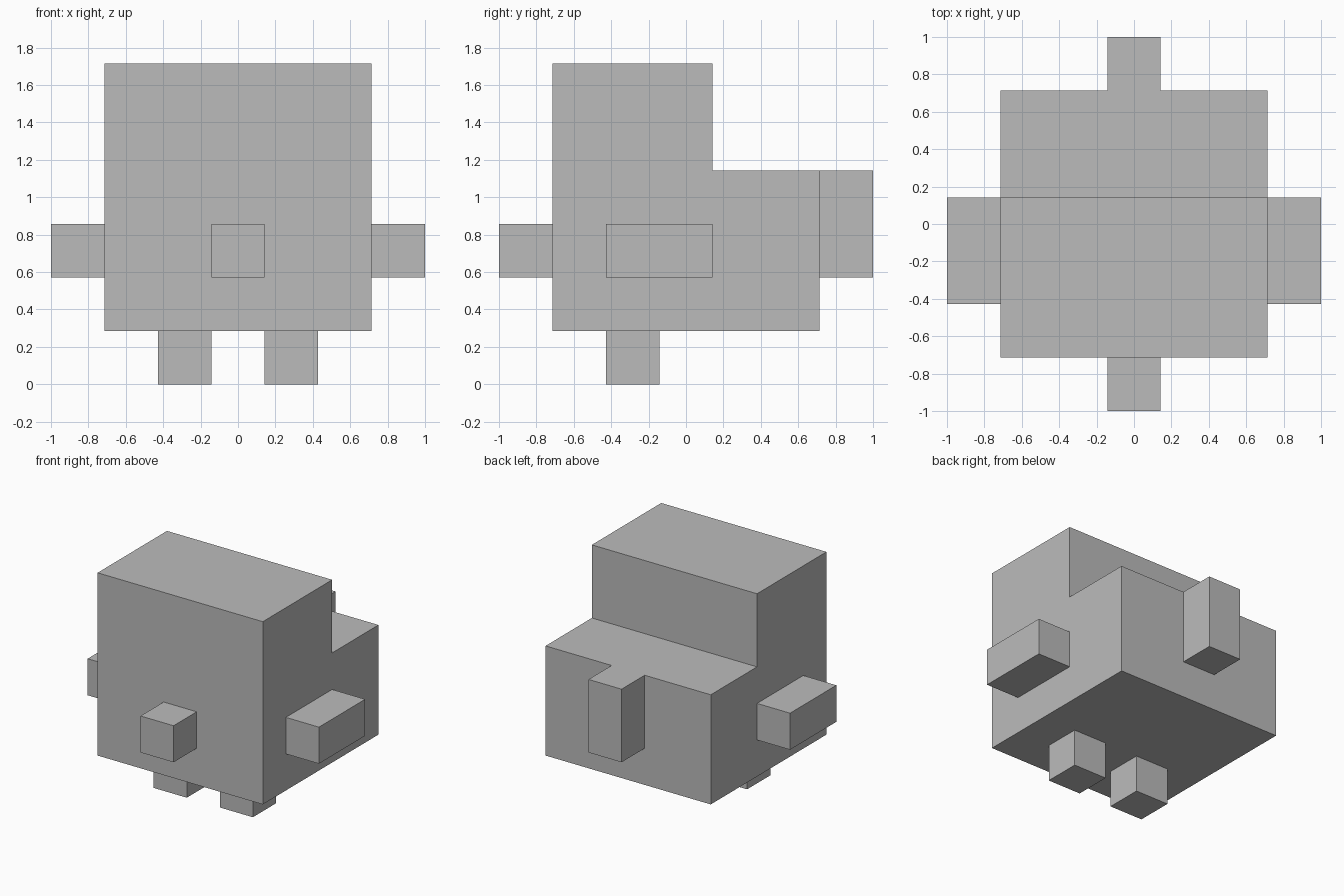
import bpy
import bmesh
from mathutils import Vector

if "Cube" in bpy.data.objects:
    bpy.data.objects.remove(bpy.data.objects["Cube"], do_unlink=True)

U = 1 / 7  # grid unit shared by every block

grey = bpy.data.materials.new("plain grey")
grey.use_nodes = True
colour = (0.5, 0.5, 0.5, 1)
grey.diffuse_color = colour
grey.node_tree.nodes["Principled BSDF"].inputs["Base Color"].default_value = colour


def extrude_profile(name, profile, x0, x1):
    """Extrude a (y, z) outline, in grid units, from x0 to x1."""
    bm = bmesh.new()
    face = bm.faces.new([bm.verts.new(Vector((x0, y, z)) * U) for y, z in profile])
    result = bmesh.ops.extrude_face_region(bm, geom=[face])
    moved = [v for v in result["geom"] if isinstance(v, bmesh.types.BMVert)]
    bmesh.ops.translate(bm, verts=moved, vec=((x1 - x0) * U, 0, 0))
    bmesh.ops.recalc_face_normals(bm, faces=bm.faces)
    mesh = bpy.data.meshes.new(name)
    bm.to_mesh(mesh)
    bm.free()
    mesh.materials.append(grey)
    obj = bpy.data.objects.new(name, mesh)
    bpy.context.collection.objects.link(obj)
    return obj


def block(name, x, y, z):
    """Box given by its (low, high) range on each axis."""
    outline = [(y[0], z[0]), (y[1], z[0]), (y[1], z[1]), (y[0], z[1])]
    return extrude_profile(name, outline, *x)


# Stepped body: tall at the front, lower at the back
extrude_profile("body", [(-5, 2), (5, 2), (5, 8), (1, 8), (1, 12), (-5, 12)], -5, 5)

# Snout and upright tail
block("snout", (-1, 1), (-7, -5), (4, 6))
block("tail", (-1, 1), (5, 7), (4, 8))

# Paired arms and legs
for side, sign in (("left", 1), ("right", -1)):
    block(side + "_arm", sorted((5 * sign, 7 * sign)), (-3, 1), (4, 6))
    block(side + "_leg", sorted((sign, 3 * sign)), (-3, -1), (0, 2))
